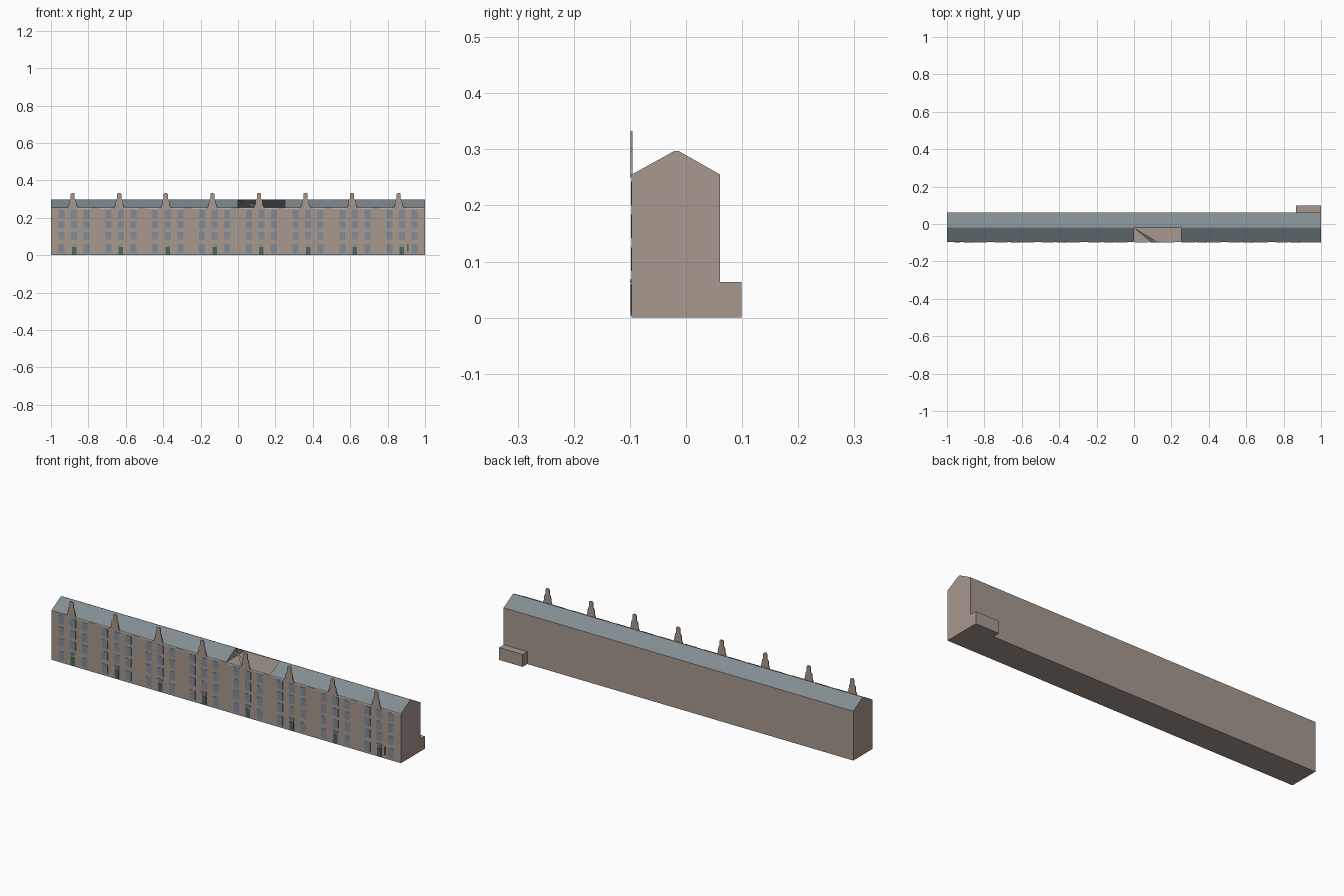
import bpy, bmesh

if "Cube" in bpy.data.objects:
    bpy.data.objects.remove(bpy.data.objects["Cube"], do_unlink=True)


def material(name, rgb):
    lin = [((c / 255 + 0.055) / 1.055) ** 2.4 for c in rgb] + [1]
    m = bpy.data.materials.new(name)
    m.use_nodes = True
    m.diffuse_color = lin
    m.node_tree.nodes["Principled BSDF"].inputs["Base Color"].default_value = lin
    return m


STONE = material("brown stone", (168, 153, 144))
SLATE = material("roof slate", (130, 141, 147))
GLASS = material("window glass", (129, 140, 151))
GREEN = material("door green", (74, 104, 86))
CREAM = material("cream trim", (218, 212, 198))

FRONT, BACK = -0.097, 0.061
EAVE, RIDGE = 0.255, 0.297
RIDGE_F, RIDGE_B = -0.021, -0.013
UNIT = 0.249


def finish(name, bm, mat):
    me = bpy.data.meshes.new(name)
    bm.to_mesh(me)
    bm.free()
    me.materials.append(mat)
    ob = bpy.data.objects.new(name, me)
    bpy.context.collection.objects.link(ob)
    return ob


def box(name, x, y, z, mat):
    bm = bmesh.new()
    bmesh.ops.create_cube(bm, size=1)
    for v in bm.verts:
        for i, (lo, hi) in enumerate((x, y, z)):
            v.co[i] = hi if v.co[i] > 0 else lo
    return finish(name, bm, mat)


def sheet(name, polygons, mat):
    bm = bmesh.new()
    for p in polygons:
        bm.faces.new([bm.verts.new(c) for c in p])
    return finish(name, bm, mat)


def plate(name, x, w, z0, z1, mat, depth=0.001):
    return box(name, (x - w / 2, x + w / 2), (FRONT - depth, FRONT + 0.001), (z0, z1), mat)


# Main terrace block and the low rear annex
box("terrace_block", (-1, 1), (FRONT, BACK), (0, EAVE), STONE)
box("rear_annex", (0.865, 1), (BACK - 0.002, 0.099), (0, 0.064), STONE)

# Gable walls at the ends and beside the open roof bay
for name, x, flip in (("right_gable", -1, True), ("left_gable", 1, False),
                      ("bay_gable_right", 0, False), ("bay_gable_left", 0.25, True)):
    pts = [(x, FRONT, EAVE), (x, BACK, EAVE), (x, RIDGE_B, RIDGE), (x, RIDGE_F, RIDGE)]
    sheet(name, [pts[::-1] if flip else pts], STONE)


# Roof slopes, with one front bay left open apart from a torn sliver
def slope(x0, x1):
    return [(x0, FRONT, EAVE), (x1, FRONT, EAVE), (x1, RIDGE_F, RIDGE), (x0, RIDGE_F, RIDGE)]


sheet("front_roof", [slope(-1, 0), slope(0.25, 1)], SLATE)
sheet("roof_sliver", [[(0.09, FRONT, EAVE), (0.13, FRONT, EAVE), (0, RIDGE_F, RIDGE)]], SLATE)
sheet("back_roof", [[(1, BACK, EAVE), (-1, BACK, EAVE), (-1, RIDGE_B, RIDGE), (1, RIDGE_B, RIDGE)]], SLATE)
sheet("ridge_cap", [[(-1, RIDGE_F, RIDGE), (1, RIDGE_F, RIDGE), (1, RIDGE_B, RIDGE), (-1, RIDGE_B, RIDGE)]], SLATE)


# Shaped gable ornament rising above the eaves
def ornament(x):
    half = [(0.026, 0.25), (0.026, 0.257), (0.02, 0.272), (0.018, 0.296),
            (0.011, 0.302), (0.011, 0.327), (0.006, 0.333)]
    outline = half + [(-a, z) for a, z in reversed(half)]
    bm = bmesh.new()
    face = bm.faces.new([bm.verts.new((x + a, FRONT - 0.002, z)) for a, z in outline])
    out = bmesh.ops.extrude_face_region(bm, geom=[face])
    for v in out["geom"]:
        if isinstance(v, bmesh.types.BMVert):
            v.co.y += 0.004
    bmesh.ops.recalc_face_normals(bm, faces=bm.faces)
    finish("gable_ornament", bm, STONE)


# Repeating house fronts
ROWS = ((0.2, 0.243), (0.142, 0.184), (0.083, 0.125), (0.012, 0.06))
for i in range(8):
    x = -0.876 + i * UNIT * 1.005
    ornament(-0.884 + i * UNIT)
    for row, (z0, z1) in enumerate(ROWS):
        for side in (-1, 0, 1):
            if row < 3 or side:
                plate("window", x + side * 0.067, 0.032, z0, z1, GLASS)
    plate("door", x, 0.024, 0.004, 0.045, GREEN, 0.002)
    plate("door_fanlight", x, 0.024, 0.047, 0.058, GLASS, 0.002)
    plate("door_hood", x, 0.03, 0.062, 0.068, STONE, 0.003)
    # Broken cream cornice along the eaves
    for offset, width in ((0.055, 0.07), (0.165, 0.07)):
        cx = min(x + offset, 1 - width / 2)
        plate("cornice", cx, width, 0.25, 0.256, CREAM)

# Narrow side door in the last house
plate("narrow_door", 0.908, 0.007, 0.02, 0.06, GREEN, 0.002)
